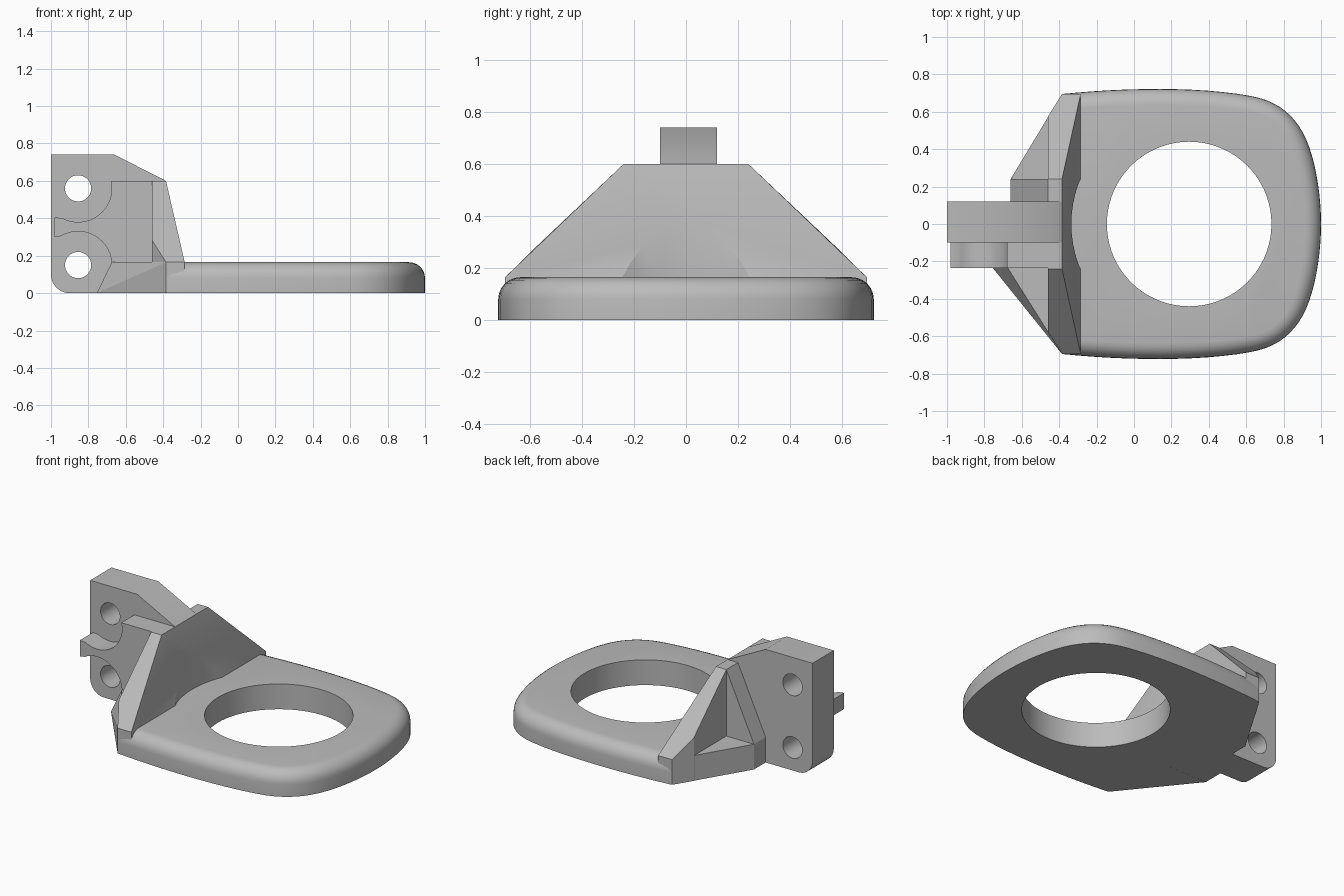
import bpy, bmesh
from math import radians, cos, sin
from mathutils import Vector, Matrix
from mathutils.geometry import interpolate_bezier

cube = bpy.data.objects.get("Cube")
if cube:
    bpy.data.objects.remove(cube)

grey = bpy.data.materials.new("plain_grey")
grey.use_nodes = True
grey.diffuse_color = (0.5, 0.5, 0.5, 1)
grey.node_tree.nodes["Principled BSDF"].inputs["Base Color"].default_value = (0.5, 0.5, 0.5, 1)


def finish(name, bm):
    bmesh.ops.recalc_face_normals(bm, faces=bm.faces)
    mesh = bpy.data.meshes.new(name)
    bm.to_mesh(mesh)
    bm.free()
    mesh.materials.append(grey)
    obj = bpy.data.objects.new(name, mesh)
    bpy.context.collection.objects.link(obj)
    return obj


def prism(points, axis, low, high):
    """Extrude a flat outline along y or z."""
    bm = bmesh.new()
    place = (lambda p: (p[0], low, p[1])) if axis == "y" else (lambda p: (p[0], p[1], low))
    face = bm.faces.new([bm.verts.new(place(p)) for p in points])
    grown = bmesh.ops.extrude_face_region(bm, geom=[face])["geom"]
    shift = Vector((0, high - low, 0)) if axis == "y" else Vector((0, 0, high - low))
    bmesh.ops.translate(bm, vec=shift, verts=[v for v in grown if isinstance(v, bmesh.types.BMVert)])
    bmesh.ops.recalc_face_normals(bm, faces=bm.faces)
    return bm


def hull(name, points):
    bm = bmesh.new()
    for p in points:
        bm.verts.new(p)
    bmesh.ops.convex_hull(bm, input=bm.verts)
    bmesh.ops.dissolve_limit(bm, angle_limit=0.01, verts=bm.verts, edges=bm.edges)
    return finish(name, bm)


def arc(cx, cz, r, start, end, steps=20):
    angles = [radians(start + (end - start) * i / steps) for i in range(steps + 1)]
    return [(cx + r * cos(a), cz + r * sin(a)) for a in angles]


def drill(obj, axis, centre, radius, depth):
    bm = bmesh.new()
    turn = Matrix.Rotation(radians(90), 4, "X") if axis == "y" else Matrix()
    bmesh.ops.create_cone(bm, cap_ends=True, segments=72, radius1=radius, radius2=radius,
                          depth=depth, matrix=Matrix.Translation(centre) @ turn)
    cutter = finish("cutter", bm)
    cutter.hide_render = True
    mod = obj.modifiers.new("hole", "BOOLEAN")
    mod.operation, mod.solver, mod.object = "DIFFERENCE", "EXACT", cutter
    graph = bpy.context.evaluated_depsgraph_get()
    mesh = bpy.data.meshes.new_from_object(obj.evaluated_get(graph))
    obj.modifiers.clear()
    obj.data = mesh
    bpy.data.objects.remove(cutter)


def smooth(obj, angle=30):
    bpy.ops.object.select_all(action="DESELECT")
    obj.select_set(True)
    bpy.context.view_layer.objects.active = obj
    bpy.ops.object.shade_smooth_by_angle(angle=radians(angle))


PLATE = 0.165
REAR = -0.385

# Ring plate: curved outline, rounded upper rim, large round opening
spans = [((REAR, 0.695), (-0.05, 0.73), (0.35, 0.735), (0.62, 0.685)),
         ((0.62, 0.685), (0.8, 0.655), (0.9, 0.545), (0.95, 0.37)),
         ((0.95, 0.37), (0.98, 0.27), (1, 0.13), (1, 0))]
side = []
for a, b, c, d in spans:
    side += [tuple(p)[:2] for p in interpolate_bezier(Vector(a), Vector(b), Vector(c), Vector(d), 13)][:-1]
outline = side + [(1, 0)] + [(x, -y) for x, y in reversed(side)]
bm = prism(outline, "z", 0, PLATE)
rim = [e for e in bm.edges if all(v.co.z > 0.1 for v in e.verts)
       and any(v.co.x > REAR + 0.01 for v in e.verts)]
bmesh.ops.bevel(bm, geom=rim, offset=0.085, segments=6, profile=0.5, affect="EDGES")
ring = finish("ring_plate", bm)
drill(ring, "z", (0.295, 0, 0), 0.44, 1)
smooth(ring)

# Sloped wall, scooped around the opening
corners = []
for s in (1, -1):
    corners += [(REAR, s * 0.24, 0.6), (-0.46, s * 0.24, 0.6),
                (-0.46, s * 0.575, 0.283), (-0.46, s * 0.575, 0),
                (REAR, s * 0.695, PLATE), (REAR, s * 0.695, 0),
                (-0.285, s * 0.695, PLATE), (-0.285, s * 0.695, 0)]
wall = hull("sloped_wall", corners)
drill(wall, "z", (0.295, 0, PLATE + 0.5), 0.63, 1)
smooth(wall, 20)

# Mounting lug with two bolt holes
lug_profile = arc(-0.9, 0.1, 0.1, 180, 270, 10) + [(REAR, 0), (REAR, 0.6), (-0.66, 0.74), (-1, 0.74)]
lug = finish("mounting_lug", prism(lug_profile, "y", -0.1, 0.12))
for z in (0.15, 0.56):
    drill(lug, "y", (-0.855, 0, z), 0.07, 1)
smooth(lug)

# Side cheek that curves around both bolt holes and ends in a small tab
cheek_profile = ([(-0.98, 0.3), (-0.945, 0.305)] + arc(-0.855, 0.15, 0.18, 113, -56)
                 + [(-0.4, 0), (-0.4, 0.6), (-0.68, 0.6)]
                 + arc(-0.855, 0.56, 0.18, 5, -118) + [(-0.98, 0.405)])
cheek = finish("side_cheek", prism(cheek_profile, "y", -0.235, -0.1))
smooth(cheek)

# Low flanges joining the lug to the wall ends
finish("left_flange", prism([(REAR, 0.695), (-0.66, 0.24), (-0.66, 0.1), (REAR, 0.1)], "z", 0, PLATE))
hull("right_flange", [(-0.755, -0.235, 0), (-0.675, -0.235, PLATE),
                      (REAR, -0.695, 0), (REAR, -0.695, PLATE),
                      (REAR, -0.235, 0), (REAR, -0.235, PLATE)])

# Sloping rib beside the lug
finish("left_rib", prism([(-0.66, 0.1), (-0.66, PLATE), (-0.46, 0.6), (-0.4, 0.6), (-0.4, 0.1)],
                         "y", 0.1, 0.24))
